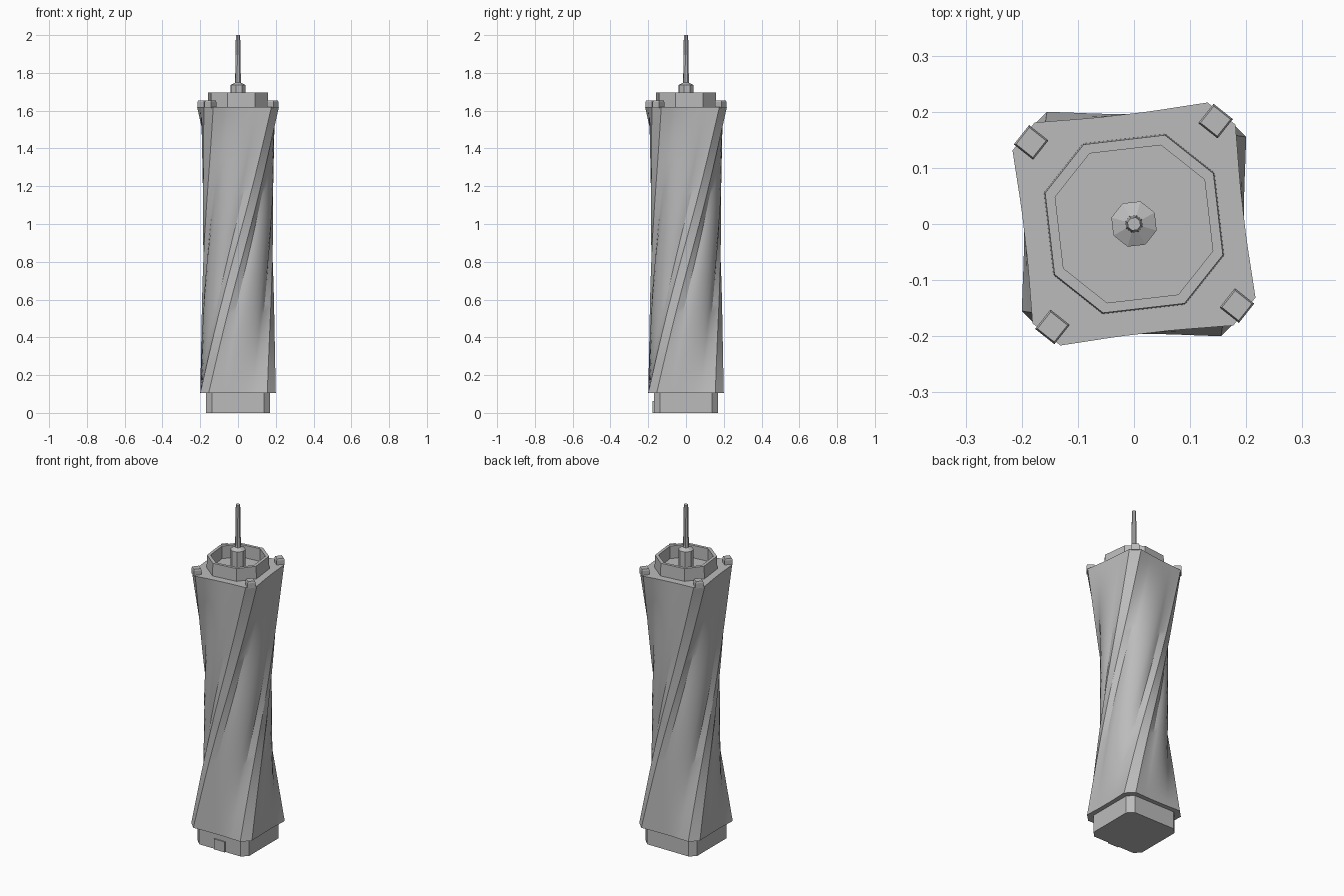
import bpy, bmesh
from math import sin, cos, atan, atan2, tan, hypot, radians, pi
from mathutils import Matrix

if "Cube" in bpy.data.objects:
    bpy.data.objects.remove(bpy.data.objects["Cube"])

TWIST = radians(96.6)
Z0, Z1 = 0.105, 1.62

GREY = bpy.data.materials.new("mid_grey")
GREY.diffuse_color = (0.5, 0.5, 0.5, 1)
GREY.use_nodes = True
GREY.node_tree.nodes["Principled BSDF"].inputs["Base Color"].default_value = GREY.diffuse_color


def make(name, rings, closed=False, smooth=False):
    """Skin a stack of equal-length point rings into an object."""
    bm = bmesh.new()
    vs = [[bm.verts.new(p) for p in r] for r in rings]
    n = len(vs[0])
    pairs = list(zip(vs, vs[1:])) + ([(vs[-1], vs[0])] if closed else [])
    for a, b in pairs:
        for i in range(n):
            j = (i + 1) % n
            bm.faces.new((a[i], a[j], b[j], b[i]))
    if not closed:
        bm.faces.new(vs[0][::-1])
        bm.faces.new(vs[-1])
    bmesh.ops.recalc_face_normals(bm, faces=bm.faces)
    me = bpy.data.meshes.new(name)
    bm.to_mesh(me)
    bm.free()
    me.materials.append(GREY)
    ob = bpy.data.objects.new(name, me)
    bpy.context.collection.objects.link(ob)
    if smooth:
        bpy.ops.object.select_all(action='DESELECT')
        bpy.context.view_layer.objects.active = ob
        ob.select_set(True)
        bpy.ops.object.shade_smooth_by_angle(angle=radians(28))
    return ob


def section(half, flat, z, rot=0):
    """Chamfered square: half width, half length of each flat side."""
    pts = []
    for k in range(4):
        for y in (-flat, flat):
            a = atan2(y, half) + k * pi / 2 + rot
            r = hypot(y, half)
            pts.append((r * cos(a), r * sin(a), z))
    return pts


def ngon(r, z, n=8):
    return [(r * cos(2 * pi * (i + .5) / n + TWIST),
             r * sin(2 * pi * (i + .5) / n + TWIST), z) for i in range(n)]


# Base plinth
make("base_plinth", [section(0.17, 0.137, 0), section(0.17, 0.137, Z0)])

# Twisted shaft: each side as (offset along side, end depth, waist radius)
HALF_SIDE = [(0, 0.196, 0.184), (0.04, 0.196, 0.183), (0.075, 0.197, 0.177),
             (0.1, 0.198, 0.170), (0.155, 0.2, 0.184)]
SIDE = [(-y, d, w) for y, d, w in HALF_SIDE[:0:-1]] + HALF_SIDE
rings, LEVELS = [], 32
for s in range(LEVELS + 1):
    u = 2 * s / LEVELS - 1
    rot = TWIST / 2 + atan(u * tan(TWIST / 2))
    ring = []
    for k in range(4):
        for y, d, w in SIDE:
            a = atan2(y, d) + k * pi / 2 + rot
            r = (w * w + (d * d + y * y - w * w) * u * u) ** .5
            ring.append((r * cos(a), r * sin(a), Z0 + (Z1 - Z0) * s / LEVELS))
    rings.append(ring)
make("twisted_shaft", rings, smooth=True)

# Roof parapet ring
make("roof_parapet", [section(0.153, 0.074, Z1 - .005, TWIST), section(0.151, 0.073, 1.695, TWIST),
                      section(0.134, 0.064, 1.695, TWIST), section(0.134, 0.064, Z1 - .005, TWIST)],
     closed=True)

# Corner blocks on the roof
for i in range(4):
    a = TWIST + pi / 4 + i * pi / 2
    ob = make("corner_block_%d" % (i + 1),
              [[(x * w, y * w, z) for x, y in ((-1, -1), (1, -1), (1, 1), (-1, 1))]
               for w, z in ((0.022, Z1 - .005), (0.022, 1.645), (0.019, 1.655))])
    ob.data.transform(Matrix.Translation((0.234 * cos(a), 0.234 * sin(a), 0))
                      @ Matrix.Rotation(a, 4, 'Z'))

# Mast and its footing
make("mast_footing", [ngon(0.042, Z1 - .005), ngon(0.042, 1.735), ngon(0.016, 1.748)])
make("mast", [ngon(0.016, 1.74), ngon(0.012, 2.0)])

# Entrance panel on the front
make("door", [[(x, y, z) for x, y in ((-.035, -.177), (.035, -.177), (.035, -.165), (-.035, -.165))]
              for z in (0, 0.062)])
